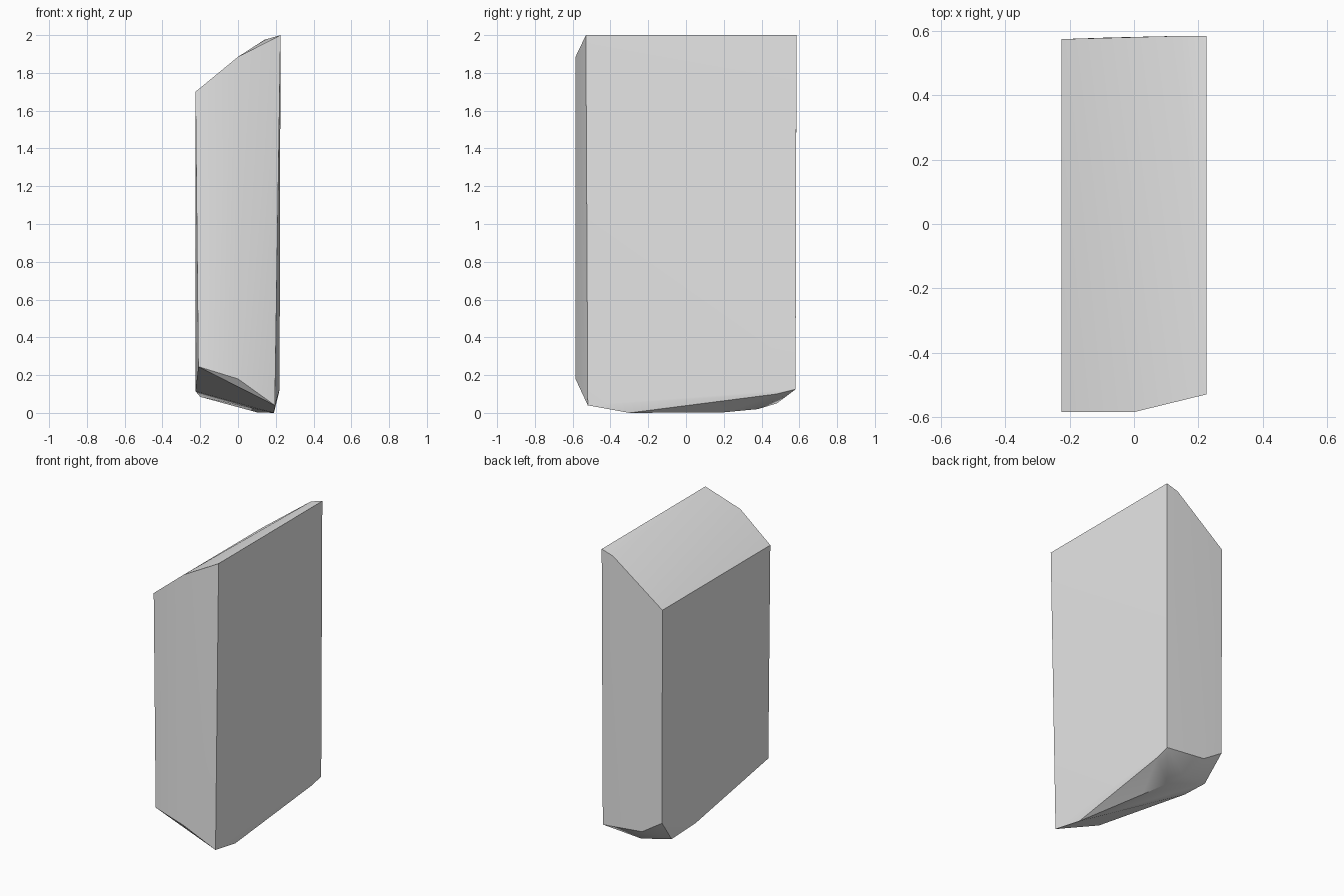
import bpy
import bmesh
import math

# Remove the default cube
default_cube = bpy.data.objects.get("Cube")
if default_cube:
    bpy.data.objects.remove(default_cube, do_unlink=True)


def make_material(name, colour):
    material = bpy.data.materials.new(name)
    material.use_nodes = True
    material.diffuse_color = colour
    for node in material.node_tree.nodes:
        if node.type == "BSDF_PRINCIPLED":
            node.inputs["Base Color"].default_value = colour
    return material


def make_convex_block(name, outlines, material):
    """Wrap a convex skin around a set of corner outlines."""
    mesh = bpy.data.meshes.new(name)
    bm = bmesh.new()
    for outline in outlines:
        for corner in outline:
            bm.verts.new(corner)
    result = bmesh.ops.convex_hull(bm, input=bm.verts[:])
    spare = {item for key in ("geom_interior", "geom_unused")
             for item in result[key] if isinstance(item, bmesh.types.BMVert)}
    bmesh.ops.delete(bm, geom=list(spare), context="VERTS")
    bmesh.ops.dissolve_limit(bm, angle_limit=math.radians(0.5),
                             verts=bm.verts[:], edges=bm.edges[:])
    bmesh.ops.recalc_face_normals(bm, faces=bm.faces[:])
    bm.to_mesh(mesh)
    bm.free()
    mesh.materials.append(material)
    block = bpy.data.objects.new(name, mesh)
    bpy.context.collection.objects.link(block)
    return block


# Slanted top: front edge, then back edge
top_front = [(-.225, -.585, 1.7), (0, -.585, 1.885), (.225, -.53, 2)]
top_back = [(-.225, .575, 1.7), (.14, .585, 1.975), (.225, .585, 2)]

# Lower edges of the four walls
low_front = [(-.21, -.585, .245), (0, -.585, .18), (.195, -.52, .04)]
low_left = [(.19, -.3, 0), (.215, .48, .1), (.22, .58, .125)]
low_back = [(-.075, .58, .155), (-.222, .575, .25)]
low_right = [(-.225, .22, .115), (-.2, .44, .085)]

# Rounded underside
underside = [(.1, .2, .003), (.05, .38, .02), (0, .48, .05)]

grey = make_material("light grey", (.8, .8, .8, 1))
block = make_convex_block(
    "slanted_block",
    [top_front, top_back, low_front, low_left, low_back, low_right, underside],
    grey)

# Soft shading on shallow bends, crisp corners elsewhere
bpy.ops.object.select_all(action="DESELECT")
block.select_set(True)
bpy.context.view_layer.objects.active = block
bpy.ops.object.shade_smooth_by_angle(angle=math.radians(30))
